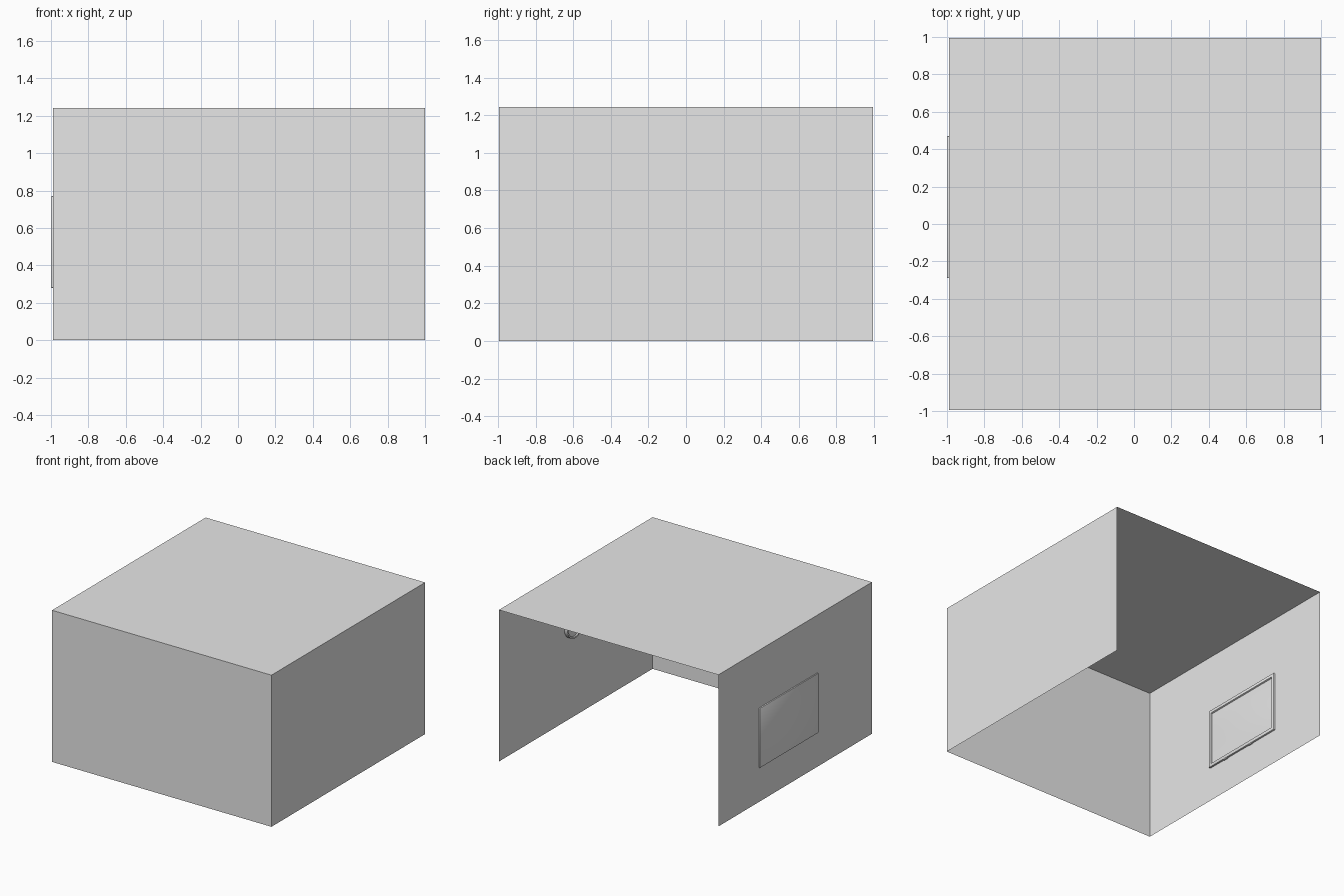
import bpy, bmesh, math
from mathutils import Matrix, Vector

old = bpy.data.objects.get("Cube")
if old:
    bpy.data.objects.remove(old, do_unlink=True)

grey = bpy.data.materials.new("plain_grey")
grey.use_nodes = True
grey.diffuse_color = (0.8, 0.8, 0.8, 1)
grey.node_tree.nodes["Principled BSDF"].inputs["Base Color"].default_value = (0.8, 0.8, 0.8, 1)


def finish(name, bm, smooth=False):
    mesh = bpy.data.meshes.new(name)
    bm.to_mesh(mesh)
    bm.free()
    mesh.materials.append(grey)
    obj = bpy.data.objects.new(name, mesh)
    bpy.context.collection.objects.link(obj)
    if smooth:
        bpy.ops.object.select_all(action='DESELECT')
        obj.select_set(True)
        bpy.context.view_layer.objects.active = obj
        bpy.ops.object.shade_smooth_by_angle(angle=math.radians(35))
    return obj


def box(low, high):
    low, high = Vector(low), Vector(high)
    bm = bmesh.new()
    bmesh.ops.create_cube(bm, size=1, matrix=Matrix.Translation((low + high) / 2)
                          @ Matrix.Diagonal((high - low).to_4d()))
    bm.normal_update()
    return bm


# Room shell: thin sheets, open at the back and underneath
bm = box((-0.99, -0.995, 0), (1, 0.995, 1.243))
openings = [f for f in bm.faces if f.normal.y > 0.9 or f.normal.z < -0.9]
bmesh.ops.delete(bm, geom=openings, context='FACES')
finish("room_shell", bm)

# Screen frame set through the right wall, with a recessed front
Y0, Y1, Z0, Z1 = -0.29, 0.47, 0.28, 0.77
BORDER = 0.035
bm = box((-1, Y0, Z0), (-0.975, Y1, Z1))
bmesh.ops.bevel(bm, geom=bm.edges[:], offset=0.005, segments=2,
                profile=0.5, affect='EDGES')
bm.normal_update()
front = max(bm.faces, key=lambda f: f.calc_center_median().x)
bmesh.ops.inset_region(bm, faces=[front], thickness=BORDER - 0.005)
bmesh.ops.inset_region(bm, faces=[front], thickness=0.006, depth=-0.01)
finish("screen_frame", bm, smooth=True)

# Gently bulging screen
bm = bmesh.new()
bmesh.ops.create_grid(bm, x_segments=16, y_segments=12, size=1)
for v in bm.verts:
    u, w = v.co.x, v.co.y
    bulge = 0.008 * (1 - u * u) * (1 - w * w)
    v.co = (-0.984 + bulge,
            (Y0 + Y1) / 2 + u * ((Y1 - Y0) / 2 - BORDER - 0.004),
            (Z0 + Z1) / 2 + w * ((Z1 - Z0) / 2 - BORDER - 0.004))
finish("screen", bm, smooth=True)

# Small feet under the frame
for i, y in enumerate((-0.1, 0.19)):
    finish(f"frame_foot_{i + 1}", box((-0.988, y - 0.02, Z0 - 0.006), (-0.978, y + 0.02, Z0 + 0.002)))

# Flat angled strip on the ceiling
bm = bmesh.new()
outline = [(-0.38, -0.8), (-0.38, -0.31), (-0.44, -0.31),
           (-0.44, -0.73), (-0.8, -0.73), (-0.8, -0.8)]
bm.faces.new([bm.verts.new((x, y, 1.239)) for x, y in outline])
bmesh.ops.recalc_face_normals(bm, faces=bm.faces[:])
for f in bm.faces:
    if f.normal.z > 0:
        f.normal_flip()
finish("ceiling_strip", bm)

# Round fixture on the inside of the left wall
bm = bmesh.new()
bmesh.ops.create_cone(bm, cap_ends=True, segments=32, radius1=0.1, radius2=0.1, depth=0.03,
                      matrix=Matrix.Translation((0.984, 0.05, 0.76)) @ Matrix.Rotation(-math.pi / 2, 4, 'Y'))
bm.normal_update()
face = min(bm.faces, key=lambda f: f.calc_center_median().x)
bmesh.ops.inset_region(bm, faces=[face], thickness=0.012)
bmesh.ops.inset_region(bm, faces=[face], thickness=0.004, depth=-0.008)
finish("wall_fixture", bm, smooth=True)
